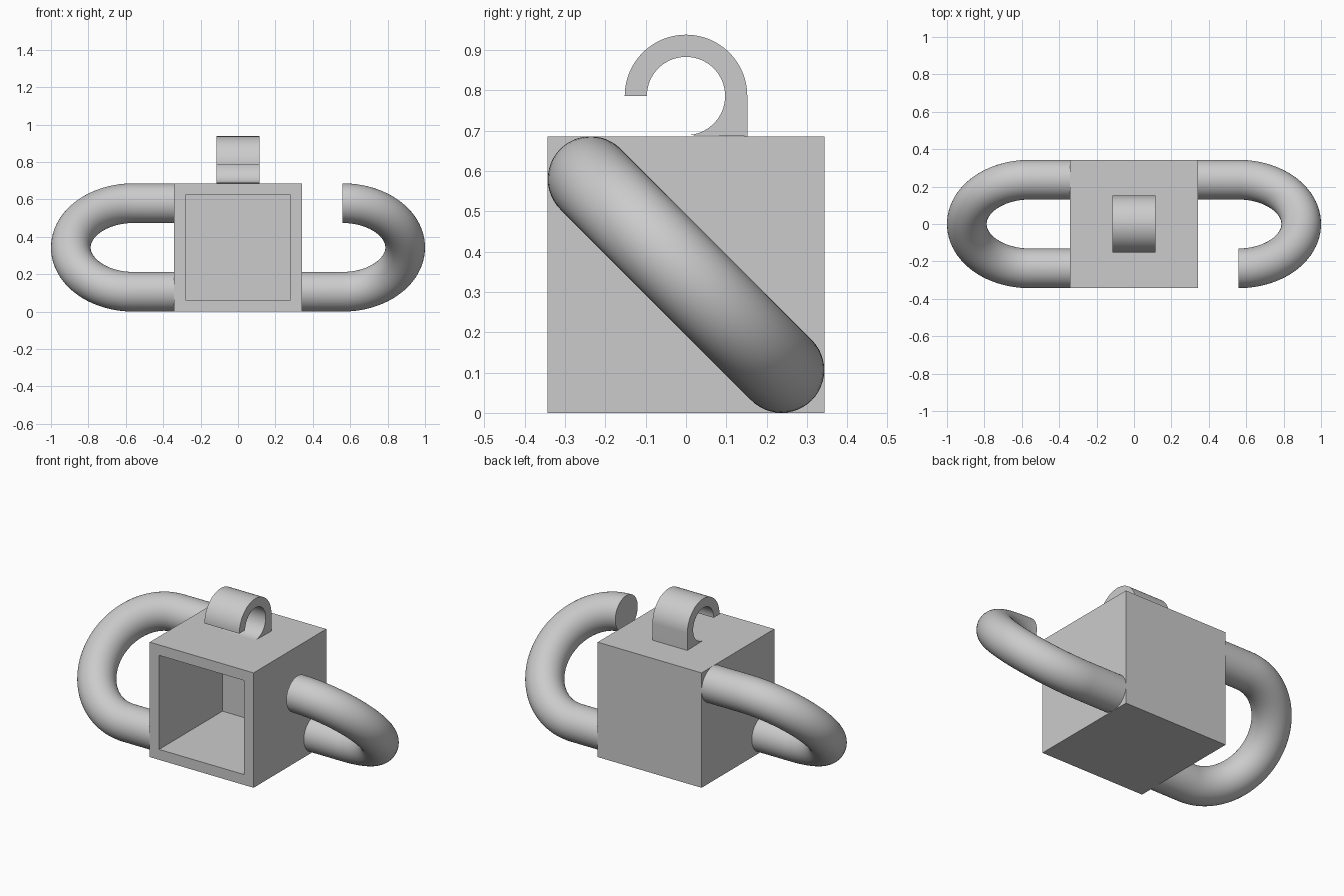
import bpy
import bmesh
from math import pi, sin, cos, radians
from mathutils import Matrix, Vector

if "Cube" in bpy.data.objects:
    bpy.data.objects.remove(bpy.data.objects["Cube"], do_unlink=True)

HALF = 0.343           # half the box width
WALL = 0.088
TUBE = 0.106           # link tube radius
BEND = 0.335           # link centre-line bend radius
BEND_X = 1 - TUBE - BEND

grey = bpy.data.materials.new("light grey")
grey.use_nodes = True
grey.diffuse_color = (0.6, 0.6, 0.6, 1)
grey.node_tree.nodes["Principled BSDF"].inputs["Base Color"].default_value = (0.6, 0.6, 0.6, 1)


def finish(bm, name, smooth=False):
    bmesh.ops.recalc_face_normals(bm, faces=bm.faces[:])
    mesh = bpy.data.meshes.new(name)
    bm.to_mesh(mesh)
    bm.free()
    mesh.materials.append(grey)
    obj = bpy.data.objects.new(name, mesh)
    bpy.context.collection.objects.link(obj)
    if smooth:
        bpy.ops.object.select_all(action="DESELECT")
        obj.select_set(True)
        bpy.context.view_layer.objects.active = obj
        bpy.ops.object.shade_smooth_by_angle(angle=radians(30))
    return obj


# Hollow box, open at the front
bm = bmesh.new()
bmesh.ops.create_cube(bm, size=2 * HALF, matrix=Matrix.Translation((0, 0, HALF)))
front = min(bm.faces, key=lambda f: f.calc_center_median().y)
bmesh.ops.inset_individual(bm, faces=[front], thickness=WALL)
floor = bmesh.ops.extrude_discrete_faces(bm, faces=[front])["faces"][0]
bmesh.ops.translate(bm, verts=floor.verts[:], vec=(0, 2 * HALF - WALL, 0))
finish(bm, "hollow_box")


# Tilted half-loop links, swept from a disc: straight, bend, straight
def link(name, turn, is_open):
    bm = bmesh.new()
    inner_x = HALF - 0.008
    start_x = BEND_X if is_open else inner_x
    place = Matrix.Translation((start_x, 0, BEND)) @ Matrix.Rotation(pi / 2, 4, "Y")
    bmesh.ops.create_circle(bm, cap_ends=True, radius=TUBE, segments=48, matrix=place)
    ring = bm.edges[:]

    def sweep(matrix):
        nonlocal ring
        made = bmesh.ops.extrude_edge_only(bm, edges=ring)["geom"]
        ring = [g for g in made if isinstance(g, bmesh.types.BMEdge)
                and g.calc_length() > 0 and len(g.link_faces) == 1]
        verts = list({v for e in ring for v in e.verts})
        bmesh.ops.transform(bm, matrix=matrix, verts=verts)

    if not is_open:
        sweep(Matrix.Translation((BEND_X - inner_x, 0, 0)))
    pivot = Matrix.Translation((BEND_X, 0, 0))
    steps = 48
    for _ in range(steps):
        sweep(pivot @ Matrix.Rotation(pi / steps, 4, "Y") @ pivot.inverted())
    sweep(Matrix.Translation((inner_x - BEND_X, 0, 0)))
    bmesh.ops.holes_fill(bm, edges=ring, sides=0)
    pose = Matrix.Translation((0, 0, HALF)) @ Matrix.Rotation(turn, 4, "Z") @ Matrix.Rotation(pi / 4, 4, "X")
    bmesh.ops.transform(bm, matrix=pose, verts=bm.verts[:])
    finish(bm, name, smooth=True)


link("open_link", 0, True)
link("closed_link", pi, False)


# Hook on top, a side profile extruded across x
def arc(radius, start, end, steps):
    angles = [radians(start + (end - start) * i / steps) for i in range(steps + 1)]
    return [(radius * cos(a), 0.786 + radius * sin(a)) for a in angles]


TOP = 2 * HALF
profile = arc(0.152, 180, 0, 48) + [(0.152, TOP)] + arc(0.097, -90, 180, 60)
bm = bmesh.new()
side = bm.faces.new([bm.verts.new((-0.115, y, max(z, TOP))) for y, z in profile])
made = bmesh.ops.extrude_face_region(bm, geom=[side])["geom"]
bmesh.ops.translate(bm, verts=[g for g in made if isinstance(g, bmesh.types.BMVert)], vec=Vector((0.23, 0, 0)))
finish(bm, "top_hook", smooth=True)
